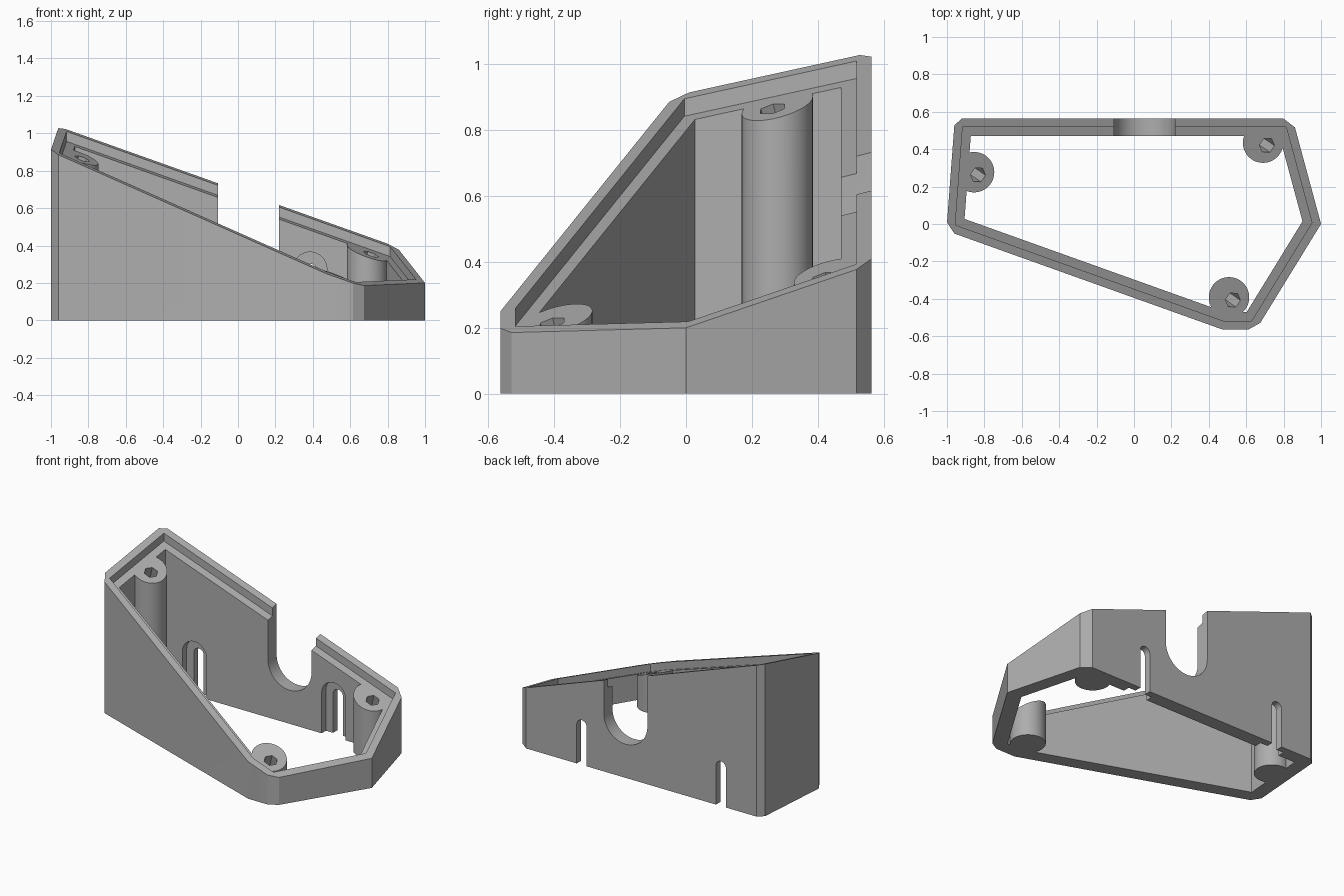
import bpy, bmesh, math
from mathutils import Vector, Matrix

if "Cube" in bpy.data.objects:
    bpy.data.objects.remove(bpy.data.objects["Cube"], do_unlink=True)

# Corners of the footprint, anticlockwise, with the chamfer size of each
CORNERS = [(-1.003, -0.036, 0.045), (0.47, -0.563, 0), (0.654, -0.563, 0.04),
           (1.0, 0.0, 0), (0.848, 0.563, 0.048), (-0.958, 0.563, 0.036)]
POINTS = [Vector(c[:2]) for c in CORNERS]
WALL, LIP, STEP = 0.092, 0.045, 0.053
BACK = 0.563
POSTS = [(-0.855, 0.277), (0.69, 0.435), (0.508, -0.392)]
POST_RADIUS = 0.108
SLOPE = Vector((-0.356, 0.246))


def rim(p):
    """Height of the sloping top over a point."""
    return 0.556 + SLOPE.dot(Vector(p[:2]))


def chamfered():
    out = []
    for i, (x, y, cut) in enumerate(CORNERS):
        p = POINTS[i]
        if not cut:
            out.append(p)
            continue
        for q in (POINTS[i - 1], POINTS[(i + 1) % len(POINTS)]):
            out.append(p + (q - p).normalized() * cut)
    return out


def inset(d):
    """Footprint moved inward by d with mitred corners."""
    out = []
    for i, p in enumerate(POINTS):
        a = (p - POINTS[i - 1]).normalized()
        b = (POINTS[(i + 1) % len(POINTS)] - p).normalized()
        na, nb = Vector((-a.y, a.x)), Vector((-b.y, b.x))
        out.append(p + (na + nb) * d / (1 + na.dot(nb)))
    return out


def loft(name, lower, upper):
    """Closed solid between two matching loops."""
    bm = bmesh.new()
    lo = [bm.verts.new(p) for p in lower]
    hi = [bm.verts.new(p) for p in upper]
    bm.faces.new(lo[::-1])
    bm.faces.new(hi)
    for i in range(len(lo)):
        j = (i + 1) % len(lo)
        bm.faces.new((lo[i], lo[j], hi[j], hi[i]))
    bmesh.ops.recalc_face_normals(bm, faces=bm.faces)
    mesh = bpy.data.meshes.new(name)
    bm.to_mesh(mesh)
    bm.free()
    ob = bpy.data.objects.new(name, mesh)
    bpy.context.collection.objects.link(ob)
    return ob


def prism(name, loop, bottom, top):
    return loft(name, [(p[0], p[1], bottom(p)) for p in loop],
                [(p[0], p[1], top(p)) for p in loop])


def circle(x, y, r, n, start=0.0, sweep=math.tau):
    return [(x + r * math.cos(start + sweep * i / n),
             y + r * math.sin(start + sweep * i / n)) for i in range(n)]


def arch(name, x, r, spring, end, y0, y1):
    """Slot running along y, round about the spring height, open towards end."""
    way = 1 if end < spring else -1
    loop = [(x + r * math.cos(math.pi * i / 20),
             spring + way * r * math.sin(math.pi * i / 20)) for i in range(21)]
    loop += [(x - r, end), (x + r, end)]
    return loft(name, [(u, y0, v) for u, v in loop], [(u, y1, v) for u, v in loop])


def combine(target, tool, operation):
    tool.hide_render = True
    mod = target.modifiers.new(operation.title(), "BOOLEAN")
    mod.operation, mod.solver, mod.object = operation, "EXACT", tool
    bpy.context.view_layer.objects.active = target
    bpy.ops.object.modifier_apply(modifier=mod.name)
    bpy.data.objects.remove(tool, do_unlink=True)


def ground(p):
    return 0.0


# Hollow sloping wall
case = prism("sloped_case", chamfered(), ground, rim)
combine(case, prism("hollow", inset(WALL), lambda p: -0.2, lambda p: 2), "DIFFERENCE")

# Screw posts standing against the wall
for x, y in POSTS:
    combine(case, prism("post", circle(x, y, POST_RADIUS, 48), ground,
                        lambda p: rim(p) - STEP / 2), "UNION")

# Stepped rim for the lid
combine(case, prism("lid_step", inset(LIP), lambda p: rim(p) - STEP,
                    lambda p: rim(p) + 0.5), "DIFFERENCE")

# Hexagonal screw holes, square to the slope
normal = Vector((-SLOPE.x, -SLOPE.y, 1)).normalized()
turn = normal.to_track_quat("Z", "Y").to_matrix()
for x, y in POSTS:
    centre = Vector((x, y, rim((x, y)) - STEP - 0.07))
    ring = circle(0, 0, 0.043, 6)
    lower, upper = [[centre + turn @ Vector((u, v, h)) for u, v in ring]
                    for h in (-0.11, 0.3)]
    combine(case, loft("screw_hole", lower, upper), "DIFFERENCE")

# Open notch and two cable slots with wider recesses on the inside
combine(case, arch("notch", 0.057, 0.163, 0.39, 2, BACK - 0.13, BACK + 0.1), "DIFFERENCE")
for x in (-0.655, 0.385):
    combine(case, arch("slot", x, 0.037, 0.265, -0.1, BACK - 0.13, BACK + 0.1), "DIFFERENCE")
    combine(case, arch("recess", x, 0.09, 0.275, -0.1, BACK - WALL - 0.02,
                       BACK - WALL / 2), "DIFFERENCE")

# Colour and shading
grey = bpy.data.materials.new("plain_grey")
grey.use_nodes = True
colour = (0.42, 0.42, 0.42, 1)
grey.diffuse_color = colour
grey.node_tree.nodes["Principled BSDF"].inputs["Base Color"].default_value = colour
case.data.materials.clear()
case.data.materials.append(grey)
bpy.ops.object.select_all(action="DESELECT")
case.select_set(True)
bpy.context.view_layer.objects.active = case
bpy.ops.object.shade_smooth_by_angle(angle=math.radians(25))
